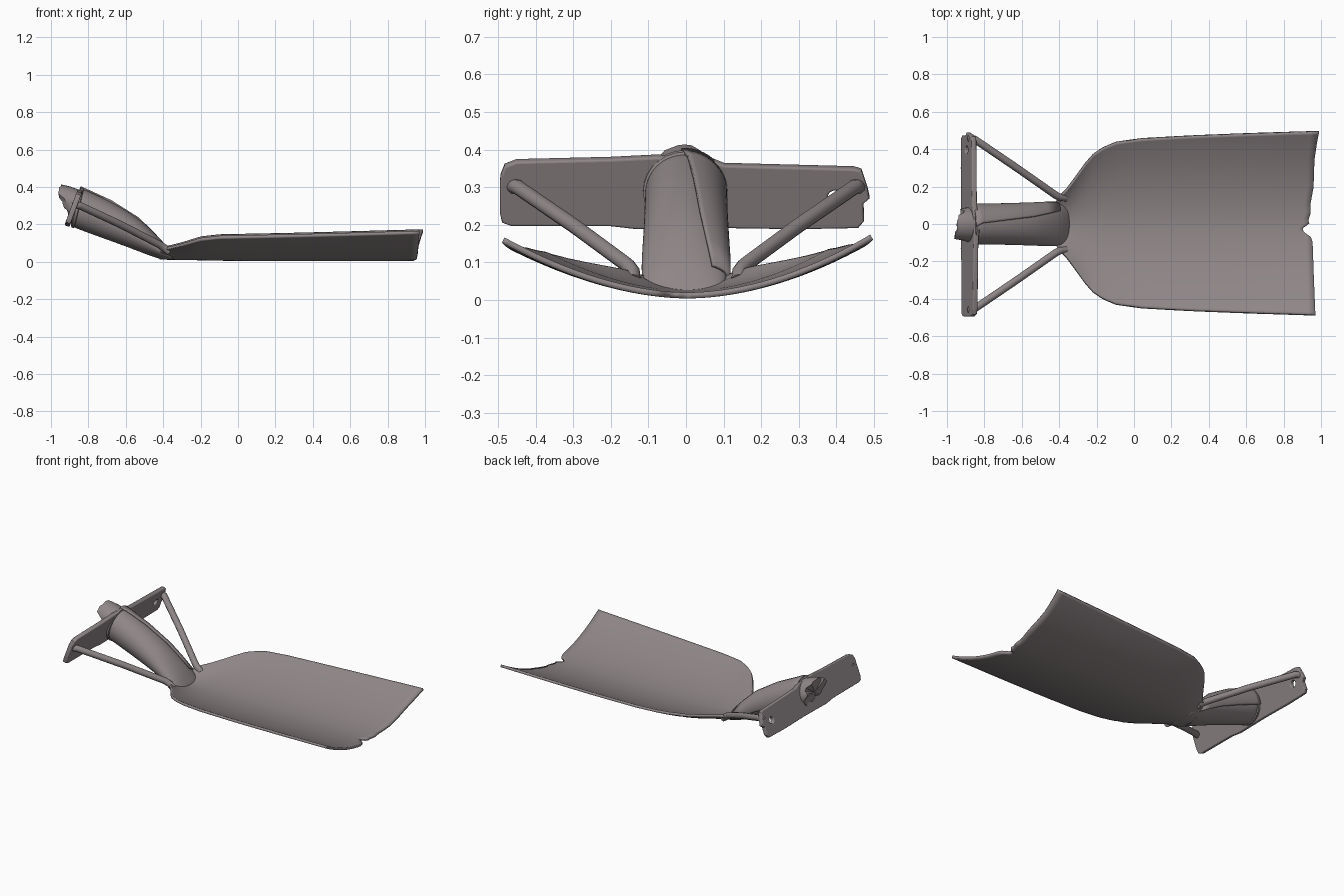
import bpy, bmesh, math, random
from mathutils import Vector, Matrix

if "Cube" in bpy.data.objects:
    bpy.data.objects.remove(bpy.data.objects["Cube"])

random.seed(4)
steel = bpy.data.materials.new("worn grey steel")
steel.diffuse_color = (0.275, 0.24, 0.245, 1)
steel.use_nodes = True
steel.node_tree.nodes["Principled BSDF"].inputs["Base Color"].default_value = steel.diffuse_color


def interp(x, pts):
    """Linear lookup in a list of (x, value) pairs."""
    if x <= pts[0][0]:
        return pts[0][1]
    for (a, va), (b, vb) in zip(pts, pts[1:]):
        if x <= b:
            return va + (vb - va) * (x - a) / (b - a)
    return pts[-1][1]


def finish(name, mesh, angle=40):
    ob = bpy.data.objects.new(name, mesh)
    bpy.context.collection.objects.link(ob)
    mesh.materials.clear()
    mesh.materials.append(steel)
    bpy.ops.object.select_all(action='DESELECT')
    ob.select_set(True)
    bpy.context.view_layer.objects.active = ob
    bpy.ops.object.shade_smooth_by_angle(angle=math.radians(angle))
    return ob


def grid_mesh(name, rows, closed=False, caps=False):
    """Skin a list of equally long point rows."""
    bm = bmesh.new()
    vs = [[bm.verts.new(p) for p in r] for r in rows]
    n = len(rows[0])
    for a, b in zip(vs, vs[1:]):
        for j in range(n if closed else n - 1):
            k = (j + 1) % n
            bm.faces.new((a[j], a[k], b[k], b[j]))
    if caps:
        for ring in (vs[0], vs[-1]):
            c = bm.verts.new(sum((v.co for v in ring), Vector()) / n)
            for j in range(n):
                bm.faces.new((ring[j], ring[(j + 1) % n], c))
    bmesh.ops.recalc_face_normals(bm, faces=bm.faces)
    if not closed and sum(f.normal.z for f in bm.faces) < 0:
        bmesh.ops.reverse_faces(bm, faces=bm.faces)
    me = bpy.data.meshes.new(name)
    bm.to_mesh(me)
    bm.free()
    return me


def curve_mesh(name, polys, dims, extrude, bevel, cyclic):
    cu = bpy.data.curves.new(name, 'CURVE')
    cu.dimensions = dims
    if dims == '2D':
        cu.fill_mode = 'BOTH'
    cu.extrude, cu.bevel_depth, cu.bevel_resolution = extrude, bevel, 3
    cu.use_fill_caps = True
    for pts in polys:
        sp = cu.splines.new('POLY')
        sp.points.add(len(pts) - 1)
        for p, q in zip(sp.points, pts):
            p.co = (*q, 1)
        sp.use_cyclic_u = cyclic
    tmp = bpy.data.objects.new("tmp", cu)
    bpy.context.collection.objects.link(tmp)
    me = bpy.data.meshes.new_from_object(
        tmp.evaluated_get(bpy.context.evaluated_depsgraph_get()))
    bpy.data.objects.remove(tmp)
    return me


# Blade: dished sheet with rounded shoulders and a ragged, notched cutting edge
half = [(-.42, .11), (-.40, .15), (-.37, .175), (-.34, .215), (-.30, .27), (-.26, .325),
        (-.22, .37), (-.17, .405), (-.10, .435), (0, .453), (.3, .470), (.6, .482), (.98, .494)]
rim = [(-.42, .055), (-.38, .07), (-.3, .09), (-.2, .118), (-.1, .129), (.3, .137), (.6, .145), (.98, .156)]
tip = [(-.49, .97), (-.3, .962), (-.1, .955), (-.07, .945), (-.05, .915), (-.03, .90), (-.012, .91),
       (-.004, .94), (.02, .932), (.06, .945), (.1, .942), (.2, .96), (.35, .965), (.45, .98), (.5, .99)]
xs = [-.42 + .02 * i for i in range(18)] + [-.06 + .1 * i for i in range(1, 9)] + [.80, .86, .90, .94, .98]
rows = []
for x in xs:
    row = []
    for j in range(81):
        v = j / 40 - 1
        w, r = interp(x, half), interp(x, rim) + .004 * v
        y = w * v + .004
        base = .004 + .008 * max(0, -x) / .42
        # last stretch is squeezed to follow the broken edge
        t = max(0, (x - .80) / .18)
        px = x + t * (interp(y, tip) - .98)
        row.append((px, y, base + (r - base) * abs(v) ** 1.85))
    rows.append(row)
blade = finish("blade", grid_mesh("blade", rows))
m = blade.modifiers.new("thickness", 'SOLIDIFY')
m.thickness, m.offset = .016, 1

# Socket: rolled tube, flattening where it runs into the blade
# stations: bottom x, bottom z, top x, top z, half width
st = [(-.345, .010, -.345, .030, .085), (-.38, .010, -.37, .065, .105), (-.42, .014, -.395, .10, .115),
      (-.50, .043, -.455, .165, .115), (-.60, .082, -.535, .238, .111), (-.74, .132, -.68, .325, .107),
      (-.86, .176, -.81, .382, .106), (-.895, .190, -.845, .397, .106)]


def ring_point(s, a, grow=0.0):
    b, t = Vector((s[0], -.004, s[1])), Vector((s[2], -.004, s[3]))
    h = (t - b) / 2
    h += h.normalized() * grow
    return (b + t) / 2 + h * math.sin(a) + Vector((0, (s[4] + grow) * math.cos(a), 0))


N = 28
ang = [2 * math.pi * j / N for j in range(N)]
socket = finish("socket", grid_mesh("socket", [[ring_point(s, a) for a in ang] for s in st], True, True))
socket.modifiers.new("smooth", 'SUBSURF').levels = 2
socket.modifiers["smooth"].render_levels = 2

# Overlapping seam flap, its free edge running diagonally across the socket
rows = []
for k, s in enumerate(st[2:]):
    a0, a1 = math.radians(-15), math.radians(50 + 9 * k)
    rows.append([ring_point(s, a0 + (a1 - a0) * j / 14, -.002) for j in range(15)])
flap = finish("socket_seam_flap", grid_mesh("socket_seam_flap", rows))
m = flap.modifiers.new("thickness", 'SOLIDIFY')
m.thickness, m.offset = .010, 1

# Broken handle stub: splintered end sticking out of the socket
axis = Vector((-.92, 0, .36))
rows = []
end = None
for k, (grow, f) in enumerate([(-.012, 0), (-.014, .5), (-.022, 1), (-.045, .95)]):
    row = []
    for j, a in enumerate(ang):
        p = ring_point(st[-1], a, grow)
        if k == 0:
            p -= axis * .05
        reach = .05 + .03 * math.sin(a) + (.035 if -.085 < p.y < .02 and p.z > .26 else 0)
        random.seed(j // 2)
        row.append(p + axis * f * (reach + random.uniform(-.018, .018)))
    rows.append(row)
stub = finish("broken_handle_stub", grid_mesh("broken_handle_stub", rows, True, True), 30)

# Foot bar: flat plate across the socket mouth, with a bolt hole near one end
outline = [(-.465, .206), (-.20, .205), (-.13, .197), (.10, .200), (.30, .197), (.455, .200),
           (.468, .215), (.466, .262), (.482, .275), (.476, .30), (.462, .342), (.445, .347), (.10, .356),
           (.06, .372), (-.08, .378), (-.20, .372), (-.45, .366), (-.478, .355), (-.488, .33),
           (-.489, .235), (-.484, .213)]
flat = [(y, (z - .285) / .94, 0) for y, z in outline]
hole = [(.397 + .026 * math.cos(a), -.010 + .026 * math.sin(a), 0) for a in ang]
me = curve_mesh("foot_bar", [flat, hole], '2D', .008, .006, True)
me.transform(Matrix(((0, .35, .94, -.88), (1, 0, 0, 0), (0, .94, -.35, .285), (0, 0, 0, 1))))
finish("foot_bar", me)

# Collar band where the foot bar wraps the socket
rim_s = [tuple(p + (q - p) * t for p, q in zip(st[-2], st[-1])) for t in (.35, .5, .85, 1)]
band = [[ring_point(s, a, g) for a in ang] for s, g in zip(rim_s, (-.006, .004, .004, -.006))]
finish("collar_band", grid_mesh("collar_band", band, True, True))

# Braces: round rods from the foot bar ends down to the blade shoulders
for side, name in ((-1, "front_brace"), (1, "back_brace")):
    path = [(-.885, .458, .298), (-.865, .458, .303), (-.845, .448, .300), (-.62, .295, .195),
            (-.42, .155, .092), (-.395, .142, .075), (-.365, .140, .052)]
    me = curve_mesh(name, [[(x, side * y, z) for x, y, z in path]], '3D', 0, .020, False)
    finish(name, me)
